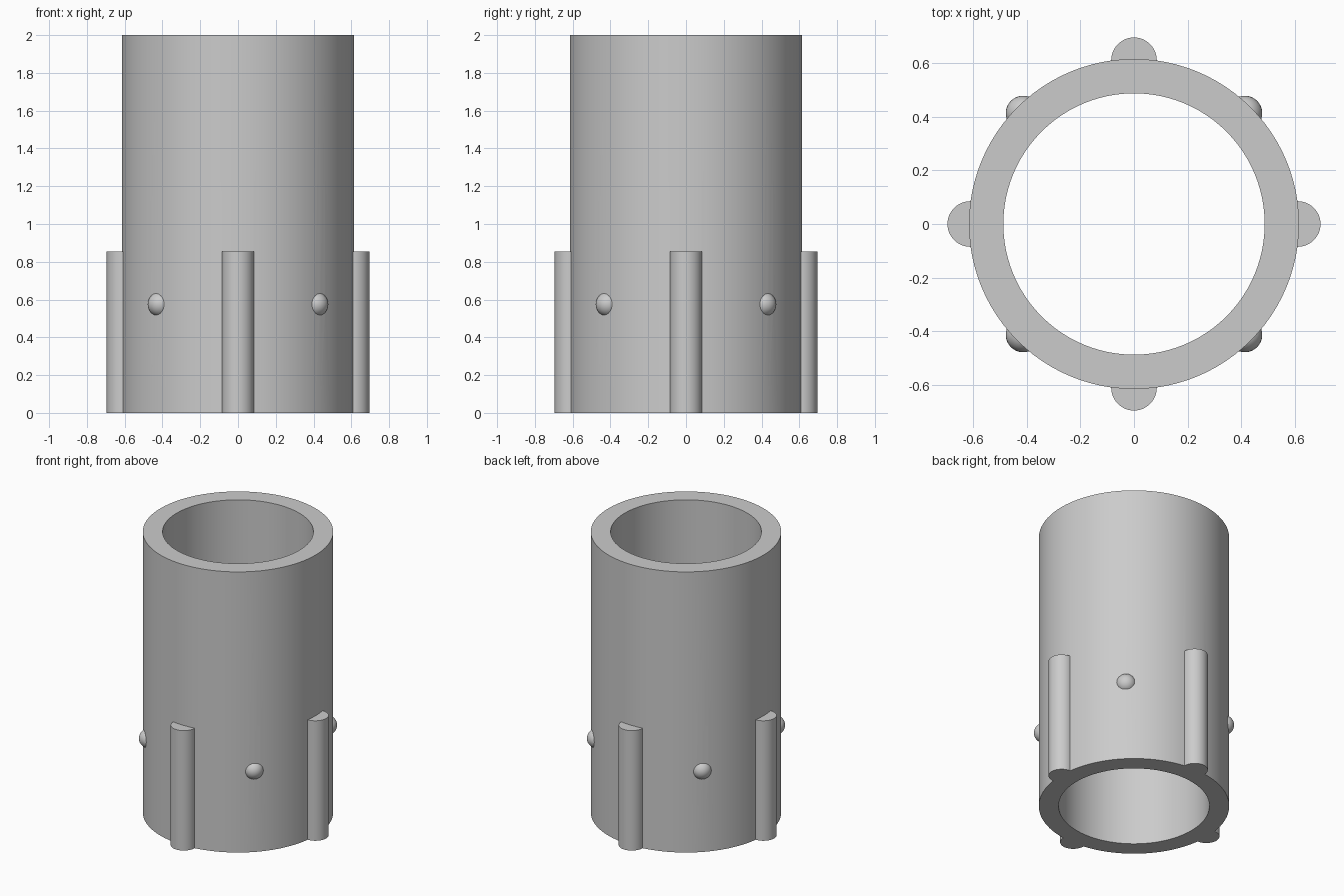
import bpy, math
from math import cos, sin, pi

if "Cube" in bpy.data.objects:
    bpy.data.objects.remove(bpy.data.objects["Cube"], do_unlink=True)

OUTER, INNER, HEIGHT = 0.615, 0.487, 2.0
RIB_R, RIB_H, RIB_AT = 0.085, 0.855, 0.61
STUD_R, STUD_Z, STUD_AT = 0.065, 0.575, 0.584

gray = bpy.data.materials.new("plain_gray")
gray.use_nodes = True
COLOR = (0.6, 0.6, 0.6, 1)
gray.diffuse_color = COLOR
gray.node_tree.nodes["Principled BSDF"].inputs["Base Color"].default_value = COLOR


def finish(name):
    ob = bpy.context.object
    ob.name = name
    ob.data.materials.append(gray)
    return ob


def cylinder(name, radius, z0, z1, x=0, y=0, sides=96):
    bpy.ops.mesh.primitive_cylinder_add(vertices=sides, radius=radius, depth=z1 - z0,
                                        location=(x, y, (z0 + z1) / 2))
    return finish(name)


def combine(target, tool, operation):
    """Apply a boolean to the target and discard the tool."""
    mod = target.modifiers.new(operation.lower(), "BOOLEAN")
    mod.operation, mod.object, mod.solver = operation, tool, "EXACT"
    bpy.context.view_layer.objects.active = target
    bpy.ops.object.modifier_apply(modifier=mod.name)
    bpy.data.objects.remove(tool, do_unlink=True)


# Tube body, with four half-round ribs fused to its lower half
tube = cylinder("ribbed_tube", OUTER, 0, HEIGHT)
for i in range(4):
    a = i * pi / 2
    rib = cylinder("rib", RIB_R, 0, RIB_H, RIB_AT * cos(a), RIB_AT * sin(a), 48)
    combine(tube, rib, "UNION")

# Round studs between the ribs
for i in range(4):
    a = pi / 4 + i * pi / 2
    bpy.ops.mesh.primitive_uv_sphere_add(segments=32, ring_count=16, radius=STUD_R,
                                         location=(STUD_AT * cos(a), STUD_AT * sin(a), STUD_Z))
    combine(tube, finish("stud"), "UNION")

# Open bore through the full height
combine(tube, cylinder("bore", INNER, -0.1, HEIGHT + 0.1), "DIFFERENCE")

bpy.ops.object.select_all(action="DESELECT")
tube.select_set(True)
bpy.context.view_layer.objects.active = tube
bpy.ops.object.shade_smooth_by_angle(angle=math.radians(30))
